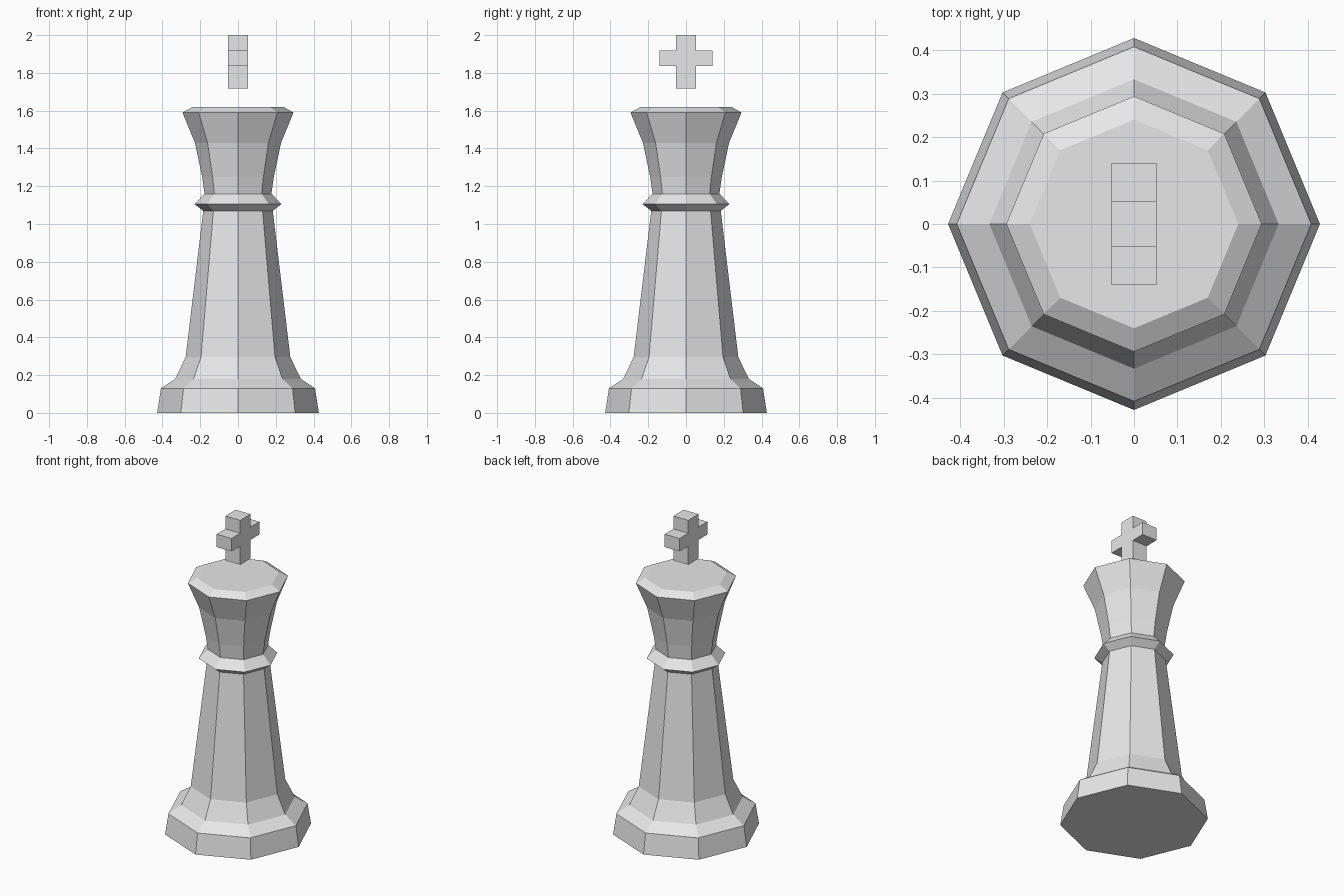
import bpy, bmesh, math

cube = bpy.data.objects.get("Cube")
if cube:
    bpy.data.objects.remove(cube, do_unlink=True)

SIDES = 8

grey = bpy.data.materials.new("light_grey")
grey.use_nodes = True
grey.diffuse_color = (0.8, 0.8, 0.8, 1)
grey.node_tree.nodes["Principled BSDF"].inputs["Base Color"].default_value = (0.8, 0.8, 0.8, 1)


def add_object(name, bm):
    bmesh.ops.recalc_face_normals(bm, faces=bm.faces)
    mesh = bpy.data.meshes.new(name)
    bm.to_mesh(mesh)
    bm.free()
    mesh.materials.append(grey)
    obj = bpy.data.objects.new(name, mesh)
    bpy.context.collection.objects.link(obj)
    return obj


def turned(name, profile):
    """Eight-sided closed solid from (radius, height) pairs, flat shaded."""
    bm = bmesh.new()
    rings = []
    for r, z in profile:
        angles = [math.tau * i / SIDES for i in range(SIDES)]
        rings.append([bm.verts.new((r * math.cos(a), r * math.sin(a), z)) for a in angles])
    for low, high in zip(rings, rings[1:]):
        for i in range(SIDES):
            j = (i + 1) % SIDES
            bm.faces.new((low[i], low[j], high[j], high[i]))
    bm.faces.new(rings[0][::-1])
    bm.faces.new(rings[-1])
    return add_object(name, bm)


# Foot, column, collar and flared crown in one turned body
turned("body", [
    (0.428, 0), (0.408, 0.13), (0.333, 0.18), (0.277, 0.295),   # foot
    (0.184, 1.07), (0.23, 1.105), (0.177, 1.16),                # column and collar
    (0.19, 1.25), (0.228, 1.43), (0.294, 1.59), (0.24, 1.62),   # crown
])

# Floating cross: one outline in the y-z plane, extruded along x
half, arm = 0.052, 0.14
bottom, arm_low, arm_high, top = 1.717, 1.836, 1.918, 2.0
right = [(half, bottom), (half, arm_low), (arm, arm_low),
         (arm, arm_high), (half, arm_high), (half, top)]
outline = right + [(-y, z) for y, z in reversed(right)]
bm = bmesh.new()
face = bm.faces.new([bm.verts.new((-half, y, z)) for y, z in outline])
extruded = bmesh.ops.extrude_face_region(bm, geom=[face])
moved = [v for v in extruded["geom"] if isinstance(v, bmesh.types.BMVert)]
bmesh.ops.translate(bm, verts=moved, vec=(2 * half, 0, 0))
add_object("cross", bm)
